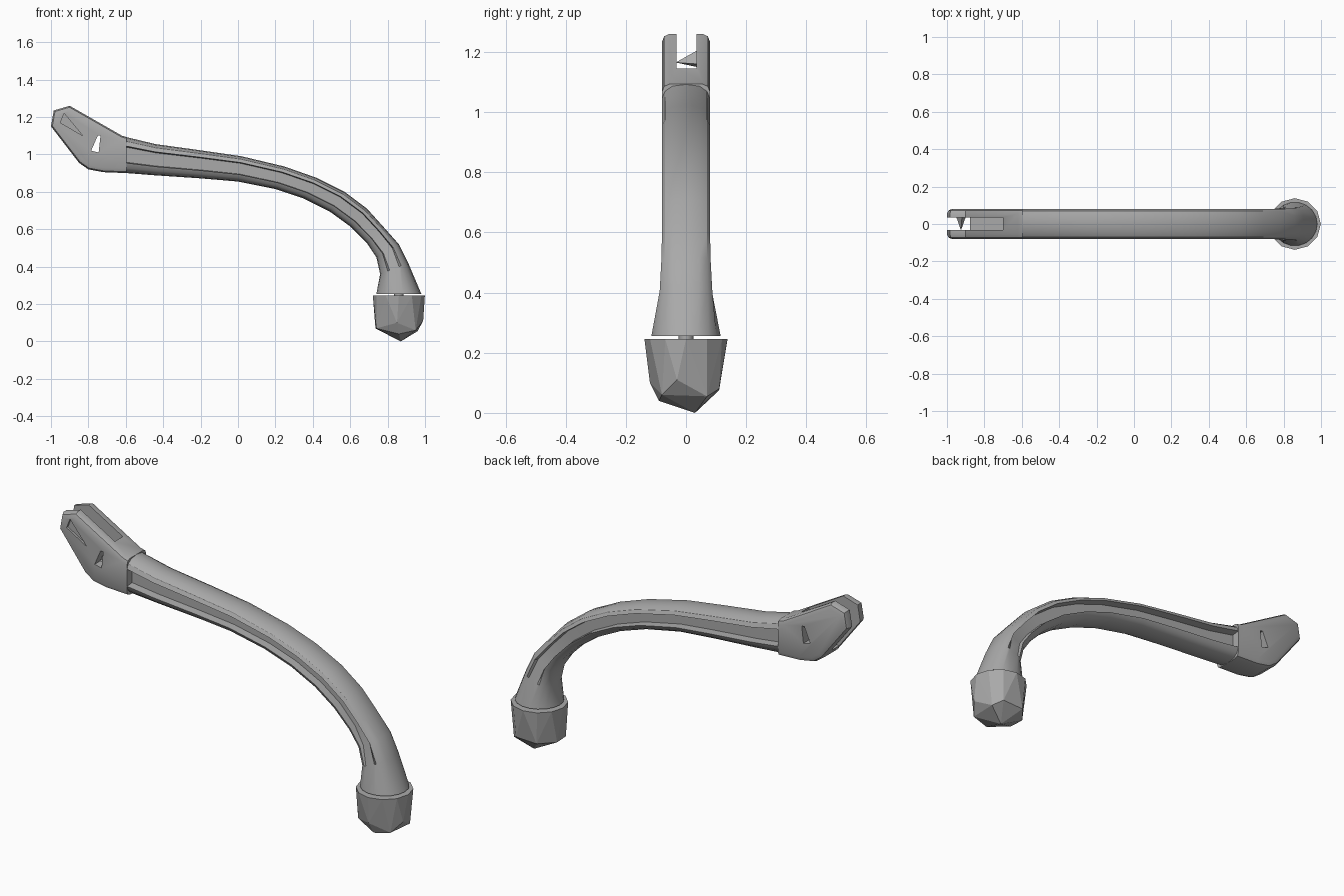
import bpy, bmesh, math
from mathutils import Vector

cube = bpy.data.objects.get("Cube")
if cube:
    bpy.data.objects.remove(cube, do_unlink=True)

grey = bpy.data.materials.new("plain_grey")
grey.use_nodes = True
grey.diffuse_color = (0.4, 0.4, 0.4, 1)
grey.node_tree.nodes["Principled BSDF"].inputs["Base Color"].default_value = (0.4, 0.4, 0.4, 1)


def make(name, bm, smooth=None):
    bmesh.ops.recalc_face_normals(bm, faces=bm.faces)
    mesh = bpy.data.meshes.new(name)
    bm.to_mesh(mesh)
    bm.free()
    mesh.materials.append(grey)
    obj = bpy.data.objects.new(name, mesh)
    bpy.context.collection.objects.link(obj)
    bpy.ops.object.select_all(action="DESELECT")
    obj.select_set(True)
    bpy.context.view_layer.objects.active = obj
    if smooth:
        bpy.ops.object.shade_smooth_by_angle(angle=math.radians(smooth))
    return obj


def prism(profile, y0, y1):
    """Extrude an x-z outline from y0 to y1."""
    bm = bmesh.new()
    face = bm.faces.new([bm.verts.new((x, y0, z)) for x, z in profile])
    out = bmesh.ops.extrude_face_region(bm, geom=[face])["geom"]
    moved = [v for v in out if isinstance(v, bmesh.types.BMVert)]
    bmesh.ops.translate(bm, verts=moved, vec=(0, y1 - y0, 0))
    return bm


def cut(target, name, profile, y0, y1):
    cutter = make(name, prism(profile, y0, y1))
    cutter.hide_render = True
    bpy.context.view_layer.objects.active = target
    mod = target.modifiers.new(name, "BOOLEAN")
    mod.operation, mod.object, mod.solver = "DIFFERENCE", cutter, "EXACT"
    bpy.ops.object.modifier_apply(modifier=mod.name)
    bpy.data.objects.remove(cutter, do_unlink=True)


# Curved arm: lower point, upper point, groove amount, roundness
stations = [
    ((-.62, .902), (-.62, 1.098), 1, 0), ((-.44, .888), (-.44, 1.055), 1, 0),
    ((-.2, .872), (-.2, 1.022), 1, 0), ((0, .855), (.02, .99), 1, 0),
    ((.2, .815), (.25, .935), 1, 0), ((.35, .765), (.42, .875), 1, 0),
    ((.49, .695), (.57, .80), 1, 0), ((.6, .615), (.69, .71), 1, 0),
    ((.69, .525), (.78, .61), .9, 0), ((.74, .45), (.86, .52), .6, .1),
    ((.76, .36), (.91, .42), .2, .35), ((.74, .255), (.98, .255), 0, 1),
]
# Half section: height fraction and half width; the two middle points form the groove floor
section = [(0, 0), (.03, .045), (.14, .07), (.28, .08), (.3, .08),
           (.72, .08), (.75, .08), (.88, .07), (.97, .045), (1, 0)]
bm = bmesh.new()
rings = []
for low, high, groove, roundness in stations:
    half = []
    for i, (t, y) in enumerate(section):
        if i in (4, 5):
            y -= .042 * groove
        a = math.pi * i / 9
        t += ((1 - math.cos(a)) / 2 - t) * roundness
        y += (.117 * math.sin(a) - y) * roundness
        half.append((low[0] + (high[0] - low[0]) * t, y, low[1] + (high[1] - low[1]) * t))
    loop = half + [(x, -y, z) for x, y, z in half[-2:0:-1]]
    rings.append([bm.verts.new(p) for p in loop])
for a, b in zip(rings, rings[1:]):
    for i in range(len(a)):
        j = (i + 1) % len(a)
        bm.faces.new((a[i], a[j], b[j], b[i]))
for ring in (rings[0], rings[-1]):
    bm.faces.new(ring)
make("curved_arm", bm, 32)

# Forked head with softened outline
outline = [(-1, 1.15), (-.985, 1.235), (-.90, 1.26), (-.62, 1.10), (-.595, 1.093),
           (-.595, .90), (-.72, .905), (-.80, .92), (-.85, .955)]
bm = prism(outline, -.08, .08)
rim = [e for e in bm.edges
       if abs(e.verts[0].co.y - e.verts[1].co.y) < .01
       and min(v.co.x for v in e.verts) < -.6]
bmesh.ops.bevel(bm, geom=rim, offset=.025, segments=2, profile=.5, affect="EDGES")
head = make("forked_head", bm)
cut(head, "fork_slot", [(-1.1, .99), (-.7, .99), (-.7, 1.4), (-1.1, 1.4)], -.032, .035)
cut(head, "cross_hole", [(-.785, 1.02), (-.745, 1.01), (-.735, 1.10), (-.75, 1.10)], -.2, .2)
cut(head, "cheek_dent", [(-.95, 1.17), (-.93, 1.22), (-.83, 1.10)], -.2, -.068)
bpy.ops.object.select_all(action="DESELECT")
head.select_set(True)
bpy.context.view_layer.objects.active = head
bpy.ops.object.shade_smooth_by_angle(angle=math.radians(30))

# Tapered pin between the fork cheeks
bm = bmesh.new()
base = [(-.95, .037, 1.15), (-.92, .037, 1.205), (-.90, .037, 1.16)]
verts = [bm.verts.new(p) for p in base + [(-.925, -.034, 1.165)]]
bmesh.ops.convex_hull(bm, input=verts)
make("fork_pin", bm)

# Faceted foot cap
bm = bmesh.new()
for i in range(12):
    a = math.tau * i / 12
    bm.verts.new((.86 + .139 * math.cos(a), .138 * math.sin(a), .245))
for p in [(.735, .03, .07), (.74, -.05, .07), (.99, -.03, .11), (.96, .07, .055),
          (.80, .11, .075), (.92, .11, .08), (.85, -.12, .10), (.86, -.09, .04),
          (.95, -.08, .06), (.87, .03, 0)]:
    bm.verts.new(p)
bmesh.ops.convex_hull(bm, input=bm.verts[:])
make("foot_cap", bm)

# Short stem joining arm and foot
bm = bmesh.new()
bmesh.ops.create_cone(bm, cap_ends=True, segments=8, radius1=.025, radius2=.025, depth=.03)
bmesh.ops.translate(bm, verts=bm.verts, vec=(.86, 0, .25))
make("foot_stem", bm, 50)
